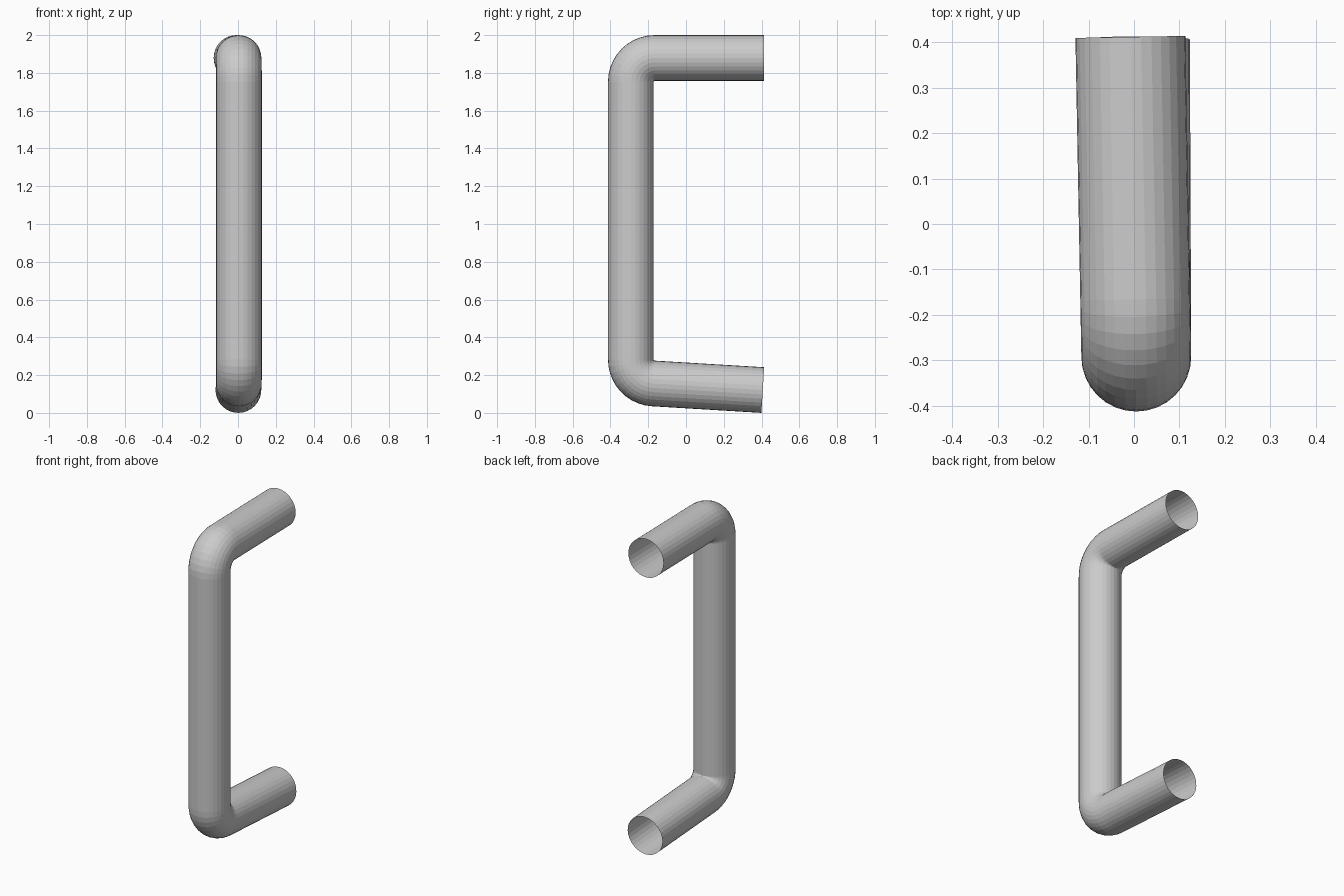
import bpy, bmesh
from math import cos, sin, pi
from mathutils import Vector

old = bpy.data.objects.get("Cube")
if old:
    bpy.data.objects.remove(old, do_unlink=True)

RADIUS = 0.121
BEND = 0.126
SIDES = 32
BEND_STEPS = 10

mat = bpy.data.materials.new("light grey metal")
mat.use_nodes = True
grey = (0.6, 0.6, 0.6, 1)
mat.diffuse_color = grey
mat.node_tree.nodes["Principled BSDF"].inputs["Base Color"].default_value = grey

# Centre line: upper mount, two corners, lower mount
upper_end = Vector((-0.008, 0.412, 1.879))
upper_corner = Vector((0.005, -0.292, 1.879))
lower_corner = Vector((0.005, -0.292, 0.163))
lower_end = Vector((0.002, 0.406, 0.121))


def bend(before, corner, after):
    """Points and directions of a rounded corner."""
    d_in = (corner - before).normalized()
    d_out = (after - corner).normalized()
    angle = d_in.angle(d_out)
    reach = BEND * sin(angle / 2) / cos(angle / 2)
    start = corner - d_in * reach
    inward = (d_out - d_in * d_out.dot(d_in)).normalized()
    result = []
    for i in range(BEND_STEPS + 1):
        a = angle * i / BEND_STEPS
        point = start + d_in * BEND * sin(a) + inward * BEND * (1 - cos(a))
        result.append((point, d_in * cos(a) + inward * sin(a)))
    return result


path = [(upper_end, (upper_corner - upper_end).normalized())]
path += bend(upper_end, upper_corner, lower_corner)
path += bend(upper_corner, lower_corner, lower_end)
path.append((lower_end, (lower_end - lower_corner).normalized()))

# Sweep a round section along the centre line, leaving both ends open
bm = bmesh.new()
rings = []
for point, along in path:
    side = Vector((1, 0, 0))
    side = (side - along * side.dot(along)).normalized()
    up = along.cross(side)
    rings.append([bm.verts.new(point + RADIUS * (side * cos(a) + up * sin(a)))
                  for a in (2 * pi * k / SIDES for k in range(SIDES))])
for first, second in zip(rings, rings[1:]):
    for k in range(SIDES):
        n = (k + 1) % SIDES
        bm.faces.new((first[k], first[n], second[n], second[k]))

mesh = bpy.data.meshes.new("pull_handle")
bm.to_mesh(mesh)
bm.free()
mesh.materials.append(mat)
handle = bpy.data.objects.new("pull_handle", mesh)
bpy.context.collection.objects.link(handle)
